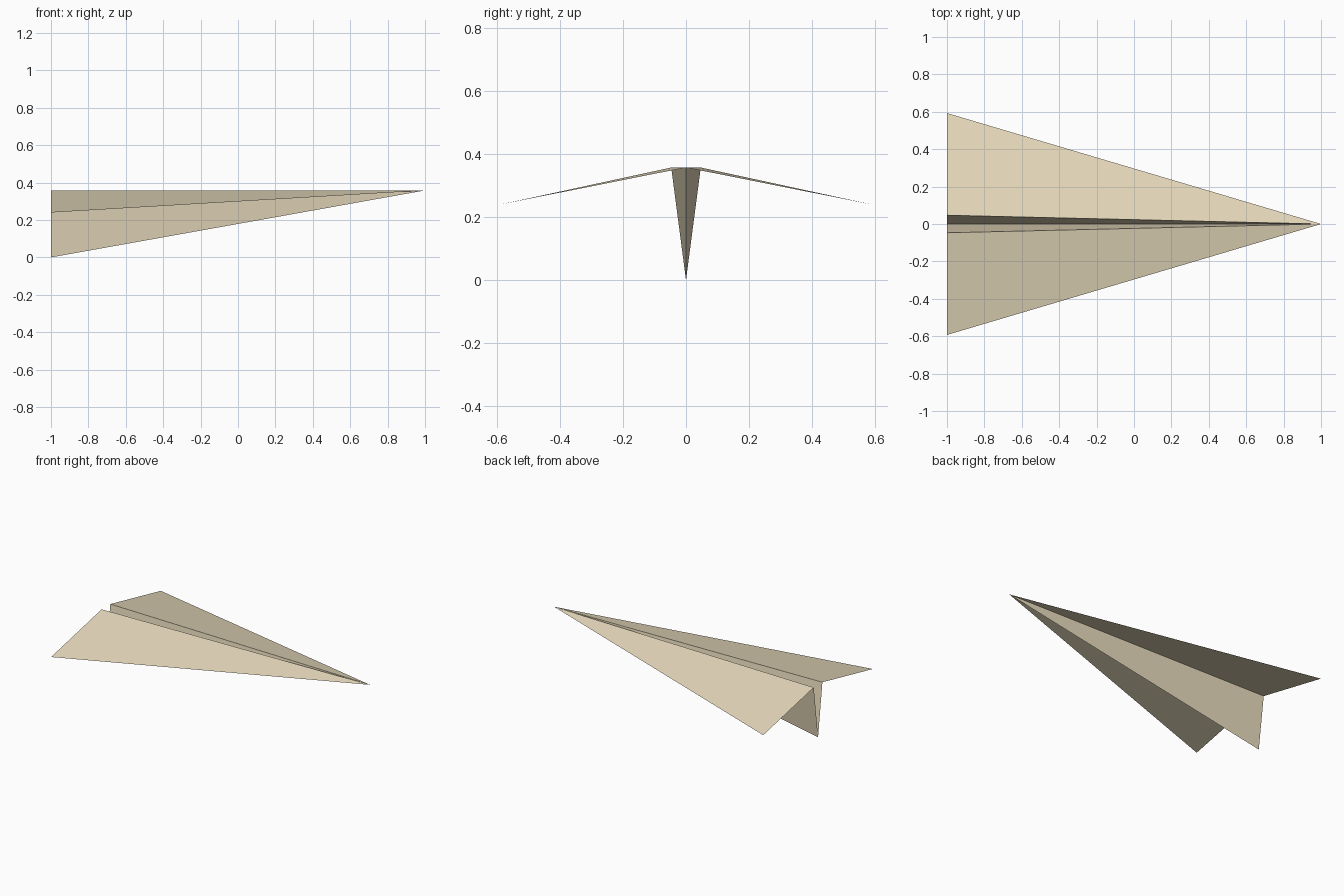
import bpy

# Remove the default cube only
cube = bpy.data.objects.get("Cube")
if cube:
    bpy.data.objects.remove(cube, do_unlink=True)

# Cream paper material
PAPER = (0.86, 0.757, 0.542, 1.0)
paper = bpy.data.materials.new("cream_paper")
paper.use_nodes = True
paper.diffuse_color = PAPER
bsdf = paper.node_tree.nodes["Principled BSDF"]
bsdf.inputs["Base Color"].default_value = PAPER
bsdf.inputs["Roughness"].default_value = 0.9

# Fold points: every sheet fans out from the nose to the tail edge
NOSE = (1, 0, 0.358)


def tail_points(side):
    keel = (-1, 0, 0)
    fold = (-1, side * 0.047, 0.358)
    tip = (-1, side * 0.593, 0.24)
    return keel, fold, tip


def sheet(name, start, end, side):
    """One flat folded panel, wound so that its normal faces outward."""
    corners = [NOSE, start, end] if side < 0 else [NOSE, end, start]
    mesh = bpy.data.meshes.new(name)
    mesh.from_pydata(corners, [], [(0, 1, 2)])
    mesh.materials.append(paper)
    obj = bpy.data.objects.new(name, mesh)
    bpy.context.collection.objects.link(obj)
    return obj


# Keel wall and wing on each side of the nose-to-tail centre line
for label, side in (("front", -1), ("back", 1)):
    keel, fold, tip = tail_points(side)
    sheet(label + "_keel_wall", fold, keel, side)
    sheet(label + "_wing", fold, tip, side)
